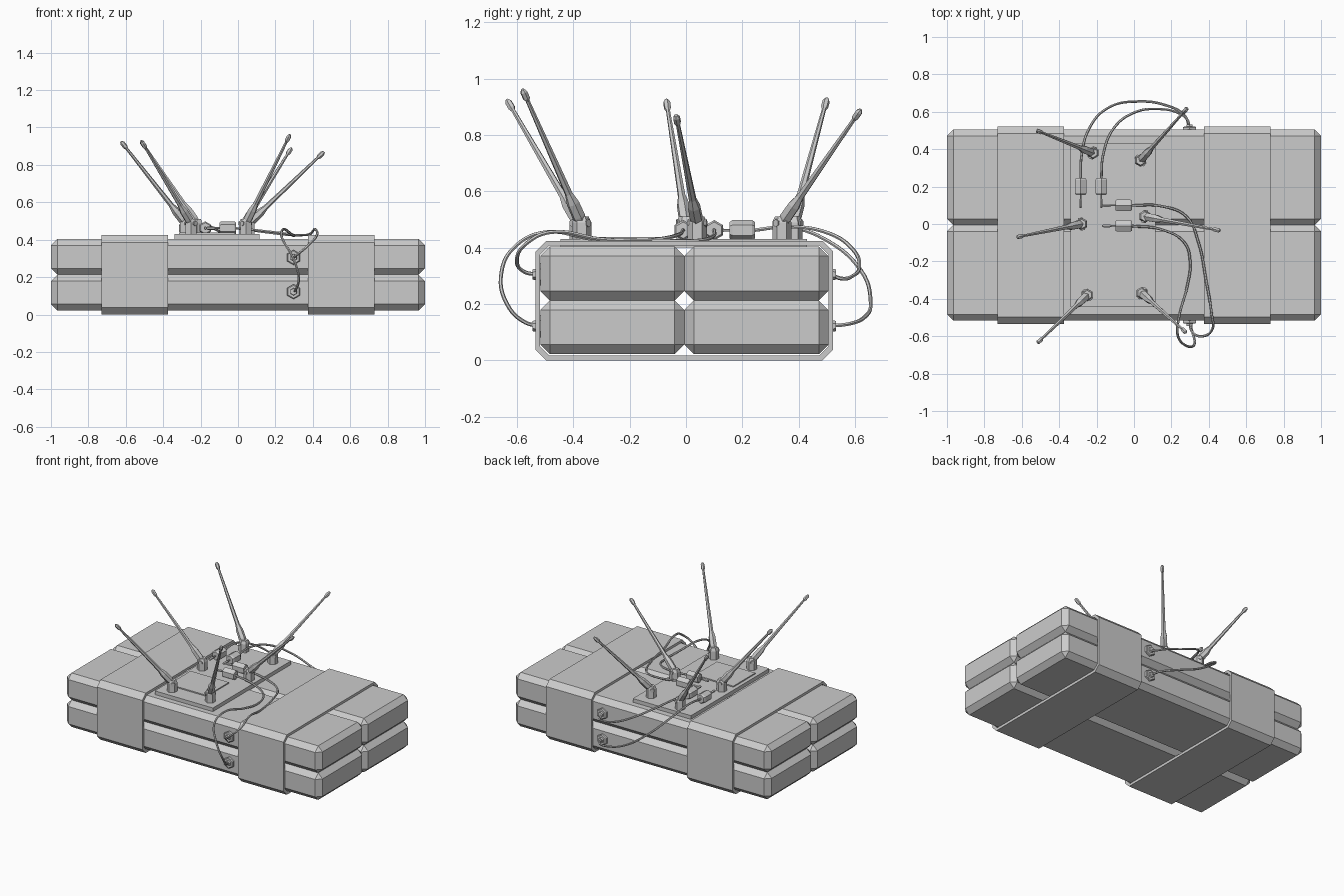
import bpy, bmesh, math
from mathutils import Vector, Matrix

if "Cube" in bpy.data.objects:
    bpy.data.objects.remove(bpy.data.objects["Cube"])

YC = -0.006  # centre line of the brick stack


def finish(name, bm):
    bmesh.ops.recalc_face_normals(bm, faces=bm.faces)
    me = bpy.data.meshes.new(name)
    bm.to_mesh(me)
    bm.free()
    ob = bpy.data.objects.new(name, me)
    bpy.context.collection.objects.link(ob)
    return ob


def box(name, lo, hi, bevel=0):
    lo, hi = Vector(lo), Vector(hi)
    bm = bmesh.new()
    bmesh.ops.create_cube(bm, size=1)
    for v in bm.verts:
        v.co = Vector(v.co[i] * (hi[i] - lo[i]) + (hi[i] + lo[i]) / 2 for i in range(3))
    if bevel:
        bmesh.ops.bevel(bm, geom=bm.edges[:], offset=bevel, segments=1, affect='EDGES', profile=0.5)
    return finish(name, bm)


def lathe(name, start, direction, profile, sides):
    """Revolve (distance, radius) pairs around an axis."""
    rot = Vector(direction).to_track_quat('Z', 'Y').to_matrix().to_4x4()
    mat = Matrix.Translation(start) @ rot
    bm = bmesh.new()
    rings = []
    for d, r in profile:
        rings.append([bm.verts.new(mat @ Vector((r * math.cos(a), r * math.sin(a), d)))
                      for a in [(k + 0.5) * math.tau / sides for k in range(sides)]])
    for a, b in zip(rings, rings[1:]):
        for k in range(sides):
            n = (k + 1) % sides
            bm.faces.new((a[k], a[n], b[n], b[k]))
    bm.faces.new(rings[0])
    bm.faces.new(rings[-1])
    return finish(name, bm)


def cable(name, pts, radius=0.007):
    cu = bpy.data.curves.new(name, 'CURVE')
    cu.dimensions = '3D'
    cu.resolution_u = 6
    cu.bevel_depth = radius
    cu.bevel_resolution = 1
    cu.use_fill_caps = True
    sp = cu.splines.new('BEZIER')
    sp.bezier_points.add(len(pts) - 1)
    for bp, p in zip(sp.bezier_points, pts):
        bp.co = p
        bp.handle_left_type = bp.handle_right_type = 'AUTO'
    ob = bpy.data.objects.new(name, cu)
    bpy.context.collection.objects.link(ob)
    bpy.ops.object.select_all(action='DESELECT')
    ob.select_set(True)
    bpy.context.view_layer.objects.active = ob
    bpy.ops.object.convert(target='MESH')
    bpy.ops.object.shade_smooth_by_angle()


# four chamfered bricks, two by two
for row, z in (("lower", 0.022), ("upper", 0.213)):
    for side, y in (("front", YC - 0.511), ("back", YC)):
        box(f"{row}_{side}_brick", (-1, y, z), (1, y + 0.511, z + 0.191), 0.034)


# two bands wrapped around the stack
def band_outline(hw, z0, z1, c):
    return [(YC - hw + c, z0), (YC + hw - c, z0), (YC + hw, z0 + c), (YC + hw, z1 - c),
            (YC + hw - c, z1), (YC - hw + c, z1), (YC - hw, z1 - c), (YC - hw, z0 + c)]


for name, x0, x1 in (("left_band", -0.73, -0.375), ("right_band", 0.375, 0.73)):
    bm = bmesh.new()
    loops = [[bm.verts.new((x, y, z)) for y, z in band_outline(*s)]
             for s, x in (((0.528, 0, 0.424, 0.038), x0), ((0.528, 0, 0.424, 0.038), x1),
                          ((0.512, 0.018, 0.407, 0.032), x1), ((0.512, 0.018, 0.407, 0.032), x0))]
    for i in range(4):
        a, b = loops[i], loops[(i + 1) % 4]
        for k in range(8):
            n = (k + 1) % 8
            bm.faces.new((a[k], a[n], b[n], b[k]))
    finish(name, bm)

# circuit plate and chip on top
box("top_plate", (-0.34, -0.445, 0.40), (0.115, 0.43, 0.43))
box("chip_plate", (-0.315, -0.325, 0.425), (-0.015, -0.08, 0.438))

# antennas: socket post, pivot pin and tapered whip, given by base and tip
antennas = [((-0.22, 0.38), (-0.52, 0.50, 0.93)), ((0.035, 0.34), (0.285, 0.62, 0.89)),
            ((-0.28, 0.0), (-0.625, -0.07, 0.925)), ((0.058, 0.04), (0.46, -0.035, 0.87)),
            ((-0.25, -0.38), (-0.515, -0.635, 0.925)), ((0.042, -0.37), (0.278, -0.58, 0.962))]
for i, ((bx, by), tip) in enumerate(antennas, 1):
    pivot = Vector((bx, by, 0.487))
    d = Vector(tip) - pivot
    L = d.length
    lathe(f"antenna_socket_{i}", (bx, by, 0.425), (0, 0, 1),
          [(0, 0.034), (0.065, 0.034), (0.085, 0.025)], 6)
    across = d.cross(Vector((0, 0, 1))).normalized()
    lathe(f"antenna_pivot_{i}", pivot - across * 0.034, across, [(0, 0.014), (0.068, 0.014)], 6)
    lathe(f"antenna_whip_{i}", pivot, d,
          [(-0.01, 0.018), (0.03, 0.024), (0.085, 0.023), (0.125, 0.014), (L - 0.05, 0.0075),
           (L - 0.038, 0.013), (L - 0.012, 0.013), (L, 0.006)], 6)

# plugs on the plate with their contact pins
plugs = [(-0.285, 0.20, (0, 1, 0)), (-0.175, 0.20, (0, 1, 0)),
         (-0.055, 0.10, (1, 0, 0)), (-0.055, -0.01, (1, 0, 0))]
for i, (x, y, d) in enumerate(plugs, 1):
    c = Vector((x, y, 0.462))
    d = Vector(d)
    lathe(f"plug_{i}", c - d * 0.045, d, [(0, 0.029), (0.01, 0.036), (0.08, 0.036), (0.09, 0.029)], 6)
    lathe(f"plug_pin_{i}", c - d * 0.115, d,
          [(0, 0.005), (0.008, 0.009), (0.04, 0.009), (0.05, 0.005), (0.08, 0.005)], 6)

# hex sockets on the front and back sides
for side, y, s in (("front", YC - 0.505, -1), ("back", YC + 0.505, 1)):
    for row, z in (("lower", 0.122), ("upper", 0.305)):
        lathe(f"{side}_{row}_nut", (0.297, y, z), (0, s, 0),
              [(0, 0.040), (0.018, 0.040), (0.022, 0.034), (0.022, 0.02), (0.034, 0.018)], 6)

# cables from plugs to side sockets
cable("back_lower_cable", [(-.285, .24, .462), (-.28, .37, .472), (-.24, .51, .42), (-.14, .62, .32),
                           (.02, .655, .21), (.17, .635, .155), (.27, .58, .13), (.297, .51, .122)])
cable("back_upper_cable", [(-.175, .24, .462), (-.165, .37, .475), (-.11, .51, .45), (0, .595, .39),
                           (.12, .615, .335), (.24, .592, .30), (.287, .555, .29), (.297, .51, .305)])
cable("front_upper_cable", [(-.015, .10, .462), (.15, .095, .44), (.28, .04, .425), (.345, -.1, .425),
                            (.385, -.3, .43), (.415, -.48, .455), (.42, -.56, .42),
                            (.365, -.6, .36), (.31, -.575, .315), (.297, -.51, .305)])
cable("front_lower_cable", [(-.015, -.01, .462), (.15, -.03, .445), (.27, -.1, .43), (.30, -.2, .42),
                            (.285, -.33, .43), (.24, -.5, .455), (.235, -.6, .41),
                            (.29, -.655, .31), (.325, -.635, .20), (.31, -.57, .135), (.297, -.51, .122)])
